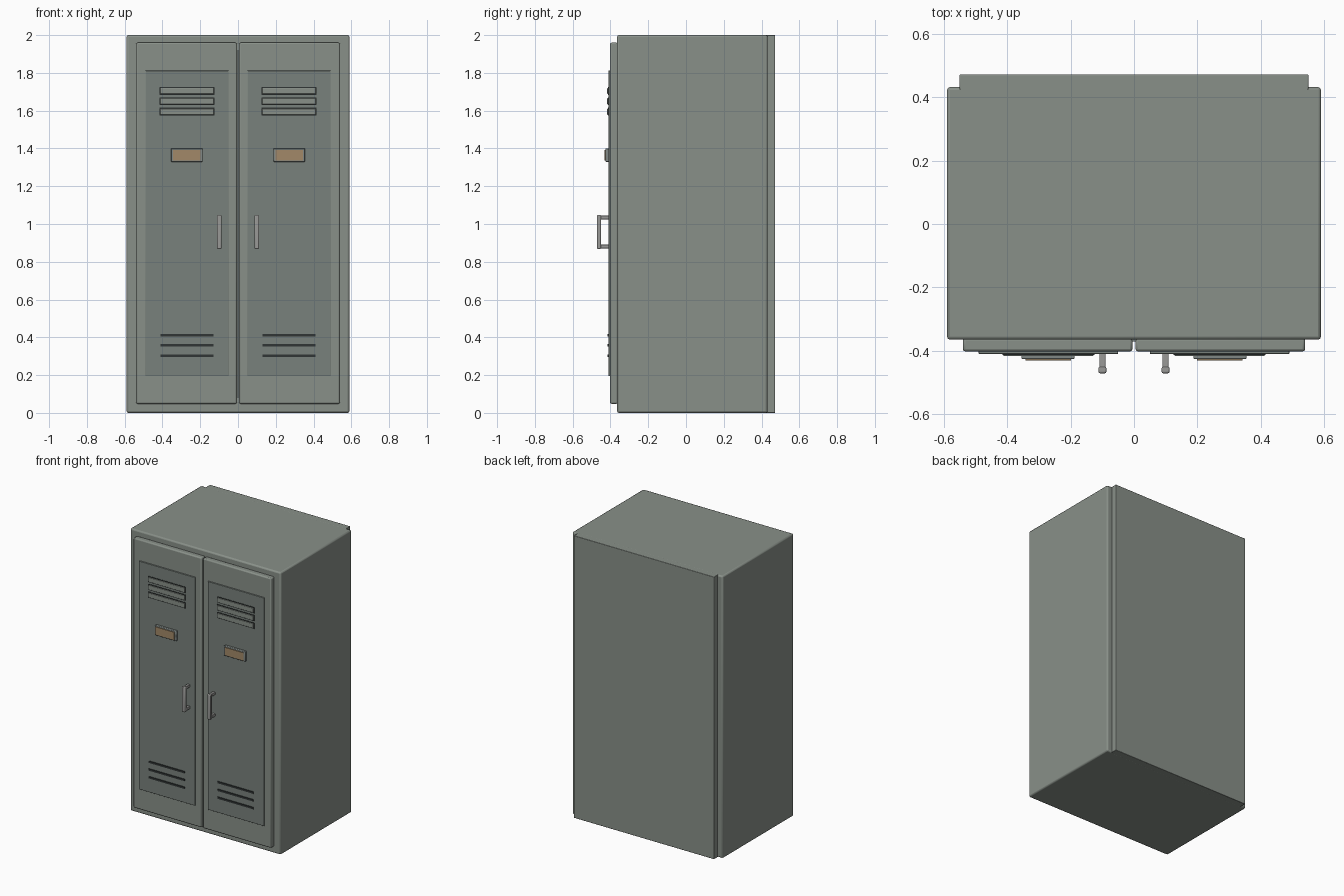
import bpy
import bmesh

if "Cube" in bpy.data.objects:
    bpy.data.objects.remove(bpy.data.objects["Cube"])


def material(name, rgb):
    m = bpy.data.materials.new(name)
    m.diffuse_color = (*rgb, 1)
    m.use_nodes = True
    m.node_tree.nodes["Principled BSDF"].inputs["Base Color"].default_value = m.diffuse_color
    return m


PAINT = material("painted_steel", (0.25, 0.28, 0.25))
PANEL = material("panel_steel", (0.19, 0.22, 0.20))
DARK = material("dark_slot", (0.03, 0.035, 0.035))
METAL = material("bare_metal", (0.32, 0.32, 0.31))
FRAME = material("label_frame_metal", (0.22, 0.25, 0.24))
CARD = material("label_card", (0.36, 0.25, 0.14))


def box(name, x, y, z, mat, bevel=0.0, segments=2):
    """Box spanning the (min, max) ranges, with optional rounded edges."""
    bm = bmesh.new()
    bmesh.ops.create_cube(bm, size=1)
    for v in bm.verts:
        v.co = [(a + b) / 2 + c * (b - a) for c, (a, b) in zip(v.co, (x, y, z))]
    mesh = bpy.data.meshes.new(name)
    bm.to_mesh(mesh)
    bm.free()
    mesh.materials.append(mat)
    ob = bpy.data.objects.new(name, mesh)
    bpy.context.collection.objects.link(ob)
    if bevel:
        mod = ob.modifiers.new("bevel", 'BEVEL')
        mod.width = bevel
        mod.segments = segments
        bpy.context.view_layer.objects.active = ob
        ob.select_set(True)
        bpy.ops.object.shade_smooth_by_angle()
        ob.select_set(False)
    return ob


# Cabinet body, back panel and the strip behind the door gap
box("cabinet_body", (-0.59, 0.59), (-0.365, 0.432), (0, 2), PAINT, 0.01)
box("back_panel", (-0.55, 0.55), (0.42, 0.472), (0, 2), PAINT, 0.003)
box("centre_strip", (-0.012, 0.012), (-0.37, -0.35), (0.08, 1.92), PANEL)

for side, s in (("left", -1), ("right", 1)):
    def part(name, x, y, z, mat, bevel=0.0):
        xs = tuple(sorted((s * x[0], s * x[1])))
        return box(f"{side}_{name}", xs, y, z, mat, bevel)

    # Door slab and inset-look panel
    part("door", (0.005, 0.54), (-0.402, -0.36), (0.048, 1.96), PAINT, 0.008)
    part("door_panel", (0.05, 0.49), (-0.41, -0.39), (0.195, 1.812), PANEL, 0.002)

    # Upper vents: dark slot with a slat in front
    for i in range(3):
        z = 1.595 + 0.055 * i
        part(f"upper_slot_{i}", (0.125, 0.415), (-0.413, -0.40), (z - 0.021, z + 0.021), DARK)
        part(f"upper_slat_{i}", (0.128, 0.412), (-0.417, -0.405), (z - 0.017, z + 0.016), PAINT, 0.003)

    # Lower vents: thin dark slots
    for i in range(3):
        z = 0.302 + 0.055 * i
        part(f"lower_slot_{i}", (0.13, 0.41), (-0.416, -0.40), (z - 0.0065, z + 0.0065), DARK)

    # Label holder with card
    part("label_frame", (0.187, 0.355), (-0.426, -0.405), (1.329, 1.4), FRAME, 0.004)
    part("label_card", (0.199, 0.343), (-0.431, -0.415), (1.337, 1.392), CARD)

    # Pull handle: grip and two posts
    part("handle_grip", (0.087, 0.112), (-0.471, -0.45), (0.868, 1.047), METAL, 0.005)
    for tag, z in (("lower", 0.881), ("upper", 1.034)):
        part(f"handle_{tag}_post", (0.09, 0.109), (-0.46, -0.405), (z - 0.01, z + 0.01), METAL, 0.003)
